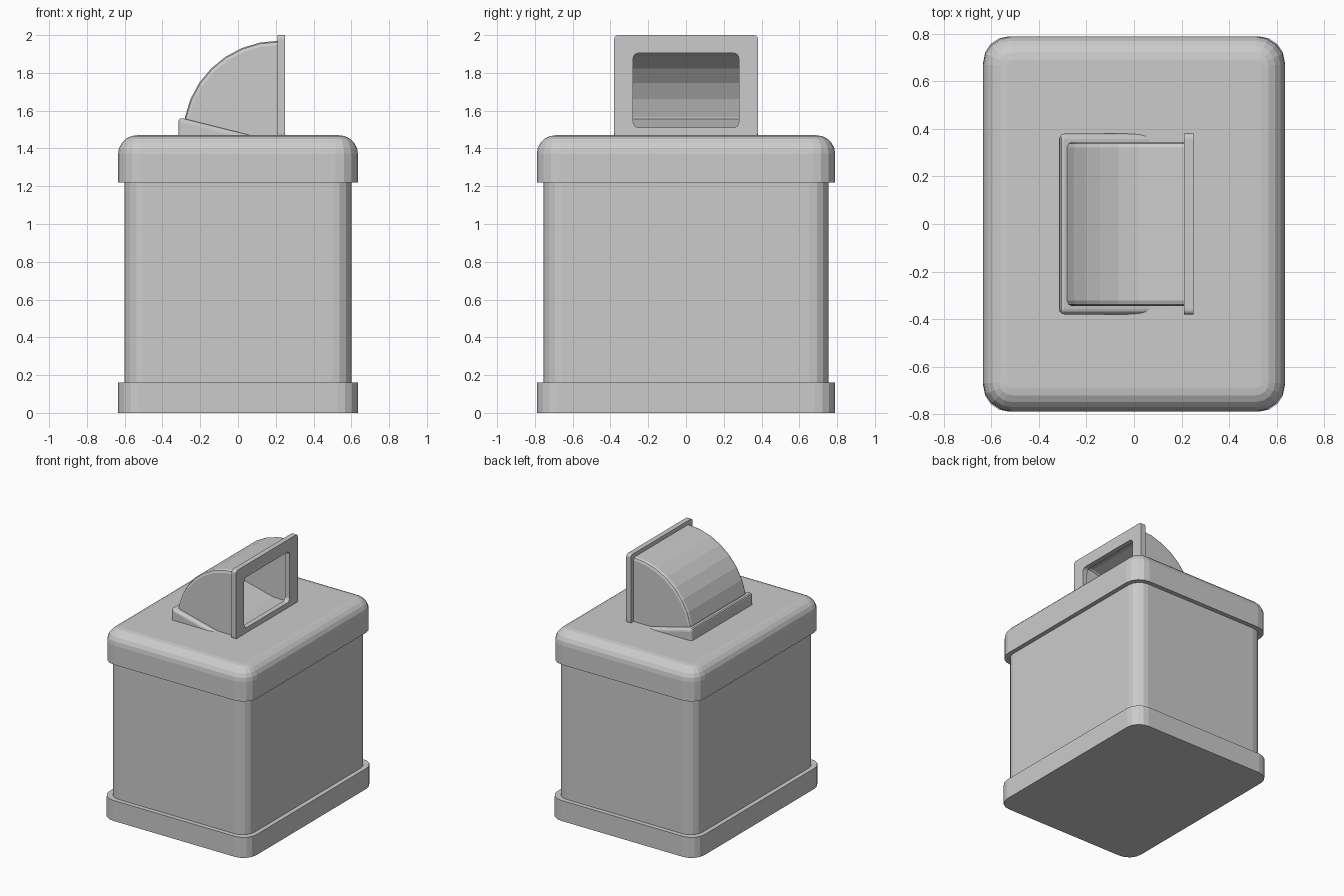
import bpy, bmesh, math
from mathutils import Vector

if "Cube" in bpy.data.objects:
    bpy.data.objects.remove(bpy.data.objects["Cube"])


def rounded_rect(hx, hy, r, seg=4):
    pts = []
    for i, (sx, sy) in enumerate([(1, 1), (-1, 1), (-1, -1), (1, -1)]):
        for k in range(seg + 1):
            a = math.pi / 2 * (i + k / seg)
            pts.append((sx * (hx - r) + r * math.cos(a), sy * (hy - r) + r * math.sin(a)))
    return pts


def finish(name, bm):
    bmesh.ops.recalc_face_normals(bm, faces=bm.faces[:])
    me = bpy.data.meshes.new(name)
    bm.to_mesh(me)
    bm.free()
    ob = bpy.data.objects.new(name, me)
    bpy.context.collection.objects.link(ob)
    return ob


def loft(name, rings, cyclic=False):
    """Skin a list of equal-length 3D rings; cap the ends unless cyclic."""
    bm = bmesh.new()
    vs = [[bm.verts.new(p) for p in ring] for ring in rings]
    pairs = list(zip(vs, vs[1:])) + ([(vs[-1], vs[0])] if cyclic else [])
    for a, b in pairs:
        n = len(a)
        for i in range(n):
            j = (i + 1) % n
            bm.faces.new((a[i], a[j], b[j], b[i]))
    if not cyclic:
        bm.faces.new(vs[0])
        bm.faces.new(vs[-1])
    return finish(name, bm)


def tier(name, levels):
    """Stack of rounded rectangles: (half x, half y, corner radius, z)."""
    return loft(name, [[(x, y, z) for x, y in rounded_rect(hx, hy, r)]
                       for hx, hy, r, z in levels])


def prism(profile, hy):
    """Extrude an x-z profile across y."""
    bm = bmesh.new()
    f = bm.faces.new([bm.verts.new((x, -hy, z)) for x, z in profile])
    new = bmesh.ops.extrude_face_region(bm, geom=[f])["geom"]
    bmesh.ops.translate(bm, vec=Vector((0, 2 * hy, 0)),
                        verts=[v for v in new if isinstance(v, bmesh.types.BMVert)])
    return bm


# Bin base plinth and body
tier("base", [(0.635, 0.79, 0.11, 0), (0.635, 0.79, 0.11, 0.16)])
tier("body", [(0.60, 0.755, 0.10, 0.15), (0.60, 0.755, 0.10, 1.23)])

# Lid with a rounded upper edge
levels = [(0.635, 0.79, 0.12, 1.22)]
for k in range(6):
    a = math.pi / 2 * k / 5
    inset = 0.1 * (1 - math.cos(a))
    levels.append((0.635 - inset, 0.79 - inset, 0.12 - inset, 1.37 + 0.1 * math.sin(a)))
tier("lid", levels)

# Sloping collar behind the hood
bm = prism([(-0.315, 1.44), (-0.315, 1.565), (0.185, 1.44)], 0.38)
edges = [e for e in bm.edges if max(v.co.z for v in e.verts) > 1.5]
bmesh.ops.bevel(bm, geom=edges, offset=0.022, segments=3, profile=0.5, affect='EDGES')
finish("hood_collar", bm)

# Quarter-round hood, open at the mouth and the bottom
SEG = 8
arc = [(0.215 - 0.505 * math.cos(math.pi / 2 * k / SEG),
        1.47 + 0.50 * math.sin(math.pi / 2 * k / SEG)) for k in range(SEG + 1)]
bm = prism(arc + [(0.215, 1.47)], 0.345)
bm.normal_update()
open_faces = [f for f in bm.faces if len(f.verts) == 4 and
              (all(v.co.x > 0.21 for v in f.verts) or all(v.co.z < 1.475 for v in f.verts))]
bmesh.ops.delete(bm, geom=open_faces, context='FACES')
rims = [e for e in bm.edges if len(e.link_faces) == 2 and
        abs(e.verts[0].co.y - e.verts[1].co.y) < 1e-4]
bmesh.ops.bevel(bm, geom=rims, offset=0.022, segments=2, profile=0.5, affect='EDGES')
finish("hood", bm)

# Rectangular frame round the mouth
outer, inner = rounded_rect(0.38, 0.27, 0.02), rounded_rect(0.28, 0.1975, 0.03)
loft("mouth_frame", [[(x, y, z + zc) for y, z in ring] for ring, x, zc in
                     [(outer, 0.21, 1.73), (outer, 0.25, 1.73),
                      (inner, 0.25, 1.7075), (inner, 0.21, 1.7075)]], cyclic=True)
